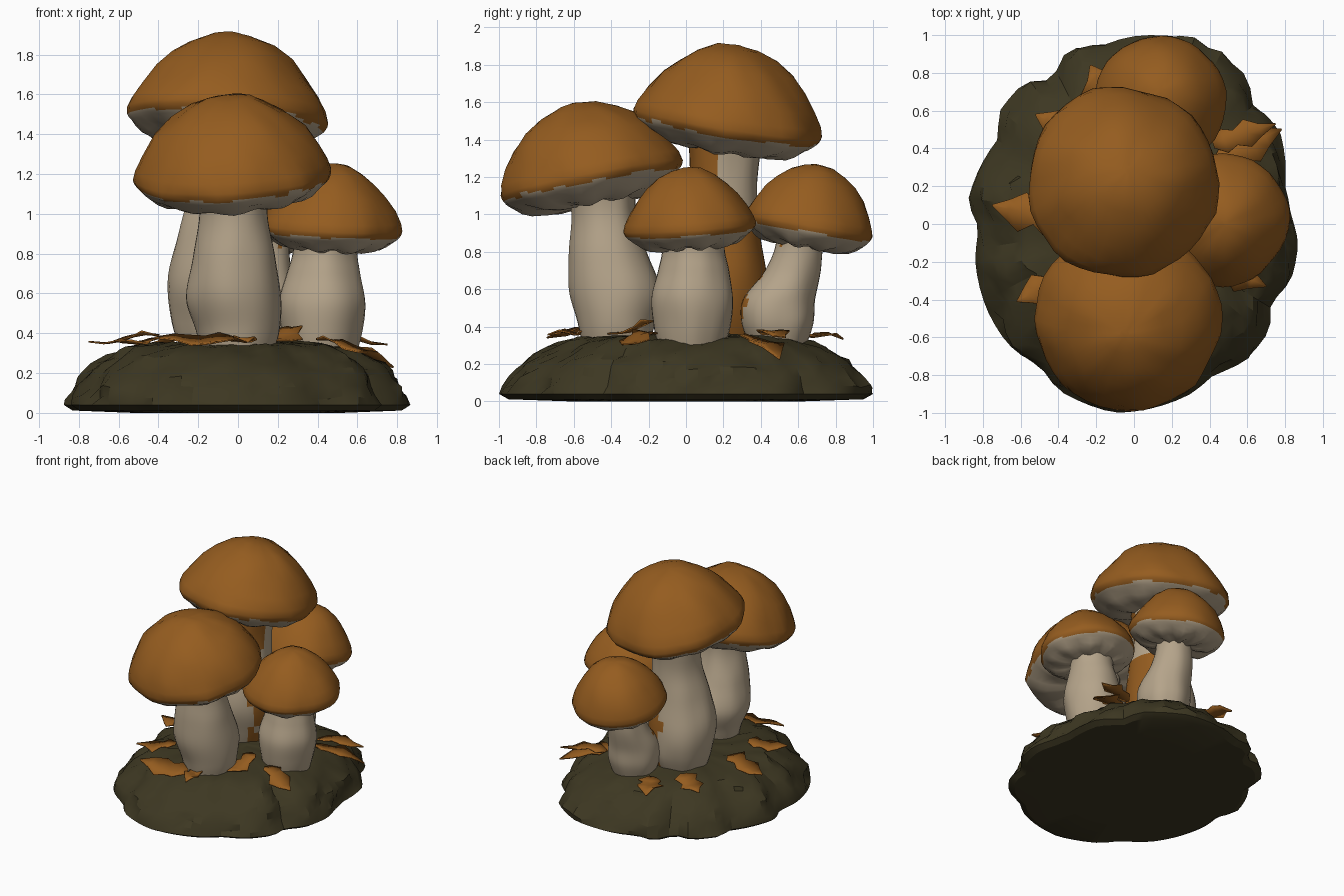
import bpy, bmesh, math, random
from mathutils import Vector, Matrix, noise

if "Cube" in bpy.data.objects:
    bpy.data.objects.remove(bpy.data.objects["Cube"])

random.seed(4)


def material(name, rgb):
    m = bpy.data.materials.new(name)
    m.diffuse_color = (*rgb, 1)
    m.use_nodes = True
    m.node_tree.nodes["Principled BSDF"].inputs["Base Color"].default_value = m.diffuse_color
    return m


ORANGE = material("cap orange", (0.30, 0.108, 0.014))
CREAM = material("stem cream", (0.46, 0.37, 0.255))
EARTH = material("dark earth", (0.047, 0.039, 0.016))


def rough(p):
    return noise.noise(p, noise_basis='PERLIN_NEW')


def finish(name, bm, mats, rule=None, angle=40):
    """Turn a bmesh into a shaded object, colouring faces by a rule."""
    bmesh.ops.recalc_face_normals(bm, faces=bm.faces)
    bm.normal_update()
    if rule:
        for f in bm.faces:
            f.material_index = rule(f)
    me = bpy.data.meshes.new(name)
    bm.to_mesh(me)
    bm.free()
    ob = bpy.data.objects.new(name, me)
    bpy.context.collection.objects.link(ob)
    for m in mats:
        me.materials.append(m)
    bpy.ops.object.select_all(action='DESELECT')
    ob.select_set(True)
    bpy.context.view_layer.objects.active = ob
    bpy.ops.object.shade_smooth_by_angle(angle=math.radians(angle))
    return ob


def loft(rings, seg, point):
    """Skin rings of points; point(ring, angle) gives each position."""
    bm = bmesh.new()
    loops = [[bm.verts.new(point(r, 2 * math.pi * i / seg)) for i in range(seg)]
             for r in rings]
    for a, b in zip(loops, loops[1:]):
        for i in range(seg):
            j = (i + 1) % seg
            bm.faces.new((a[i], a[j], b[j], b[i]))
    bm.faces.new(loops[0])
    bm.faces.new(loops[-1])
    return bm


def resample(path, n):
    """Smoothly interpolate rows of numbers to n steps per span."""
    out = []
    for k in range(len(path) - 1):
        p = [path[max(k - 1, 0)], path[k], path[k + 1], path[min(k + 2, len(path) - 1)]]
        for s in range(n):
            t = s / n
            out.append([0.5 * (2 * b + (c - a) * t + (2 * a - 5 * b + 4 * c - d) * t * t
                               + (3 * b - a - 3 * c + d) * t ** 3)
                        for a, b, c, d in zip(*p)])
    return out + [list(path[-1])]


# Cap cross-section: radius and height fractions, crown to underside
CAP = [(.05, 1), (.22, .97), (.42, .86), (.6, .69), (.75, .49), (.88, .25),
       (.965, .05), (.995, -.08), (.985, -.13), (.97, -.17), (.95, -.205),
       (.92, -.24), (.87, -.29), (.79, -.36), (.7, -.42), (.5, -.46), (.25, -.44)]


def cap(name, centre, radius, height, tilt_x, tilt_y):
    turn = Matrix.Rotation(math.radians(tilt_x), 3, 'X') @ \
        Matrix.Rotation(math.radians(tilt_y), 3, 'Y')
    c = Vector(centre)

    def point(ring, a):
        p = Vector((ring[0] * radius * math.cos(a), ring[0] * radius * math.sin(a),
                    ring[1] * height))
        p *= 1 + 0.05 * rough(p * 4.5 + c * 7) + 0.02 * rough(p * 11 + c)
        if ring[1] < -.3:      # slight gill pleats
            p.z += 0.01 * math.sin(a * 9 + c.x * 5)
        return c + turn @ p

    def rule(f):                # ragged edge between skin and underside
        p = turn.transposed() @ (f.calc_center_median() - c)
        r = math.hypot(p.x, p.y) / radius
        edge = -.185 + 0.06 * rough(p * 9)
        return int(p.z / height < edge or (r < .85 and p.z < 0))

    finish(name, loft(CAP, 40, point), (ORANGE, CREAM), rule)


def stem(name, path, stains=()):
    def point(ring, a):
        x, y, z, r = ring
        d = Vector((math.cos(a), math.sin(a), 0))
        r *= 1 + 0.07 * rough(Vector((x, y, z * .6)) * 5 + d * 1.5)
        return Vector((x, y, z)) + d * r

    def rule(f):                # skin-coloured stains: direction, limit, height range
        p = f.calc_center_median()
        return int(any(low < p.z < high and
                       f.normal.dot(Vector(d)) > limit + .45 * rough(p * 7)
                       for d, limit, low, high in stains))

    finish(name, loft(resample(path, 6), 32, point), (CREAM, ORANGE), rule)


# Tall back mushroom
stem("tall_stem", [(-.1, .2, .3, .18), (-.1, .2, .45, .23), (-.1, .18, .65, .255),
                   (-.08, .18, .9, .22), (-.06, .2, 1.15, .18), (-.05, .21, 1.42, .2)],
     [((.95, .3, 0), .55, .3, .95), ((.6, -.8, 0), .72, 1.1, 1.42)])
cap("tall_cap", (-.055, .225, 1.52), .512, .385, -9, 4)

# Front mushroom
stem("front_stem", [(0, -.37, .3, .18), (0, -.37, .42, .21), (-.02, -.375, .58, .245),
                    (-.02, -.41, .78, .21), (-.02, -.44, 1, .17), (-.02, -.46, 1.2, .19)])
cap("front_cap", (-.03, -.51, 1.225), .5, .38, 11, -3)

# Small right mushroom
stem("right_stem", [(.42, .03, .28, .17), (.42, .03, .4, .2), (.42, .03, .55, .215),
                    (.43, .04, .7, .185), (.44, .04, .82, .165), (.45, .04, .98, .19)])
cap("right_cap", (.47, .02, .955), .355, .29, 4, 3)

# Small rear mushroom
stem("rear_stem", [(.12, .49, .3, .15), (.12, .49, .42, .19), (.12, .5, .55, .19),
                   (.12, .57, .7, .15), (.13, .61, .85, .13), (.14, .63, 1, .16)],
     [((-.2, -1, 0), .78, .45, 1)])
cap("rear_cap", (.14, .66, .965), .35, .305, -10, 0)

# Rocky earth mound: ground outline and slope profile
OUTLINE = [(.87, -.1), (.83, .05), (.8, .2), (.8, .35), (.77, .5), (.63, .63),
           (.6, .78), (.45, .9), (.3, .98), (.13, 1), (-.03, .99), (-.2, .93),
           (-.35, .93), (-.43, .76), (-.58, .75), (-.71, .6), (-.72, .45), (-.8, .33),
           (-.88, .12), (-.82, -.02), (-.84, -.2), (-.78, -.45), (-.68, -.62),
           (-.49, -.76), (-.4, -.88), (-.1, -1), (.12, -.97), (.3, -.9), (.42, -.8),
           (.58, -.73), (.72, -.56), (.72, -.42), (.83, -.3)]
POLAR = sorted((math.atan2(y, x) % math.tau, math.hypot(x, y)) for x, y in OUTLINE)
POLAR = [(POLAR[-1][0] - math.tau, POLAR[-1][1])] + POLAR + \
    [(POLAR[0][0] + math.tau, POLAR[0][1])]
MOUND = [(.6, 0), (.95, .012), (1, .04), (.985, .08), (.95, .13), (.91, .18), (.87, .215),
         (.81, .25), (.75, .285), (.68, .32), (.6, .338), (.5, .345), (.3, .355), (.08, .36)]


def rim(a):
    for (a0, r0), (a1, r1) in zip(POLAR, POLAR[1:]):
        if a0 <= a <= a1:
            return r0 + (r1 - r0) * (a - a0) / (a1 - a0)


def mound_point(ring, a):
    s, z = ring
    d = Vector((math.cos(a), math.sin(a), 0))
    p = d * s * rim(a)
    p.z = z
    if z > .06:                 # crags on the slope
        p += d * (.05 * rough(p * 6) + .03 * rough(p * 13))
        p.z += .025 * rough(p * 8 + Vector((5, 0, 0)))
    return p


finish("earth_mound", loft(MOUND, 80, mound_point), (EARTH,), angle=28)

# Fallen leaves: inner end, outer tip, width, sideways roll
LEAVES = [
    ((-.40, .02, .39), (-.75, .10, .35), .2, 0),
    ((-.36, -.28, .37), (-.62, -.41, .35), .18, 0),
    ((-.30, .46, .37), (-.52, .58, .33), .2, 0),
    ((-.12, .60, .36), (-.23, .84, .34), .2, 0),
    ((.44, .34, .36), (.78, .50, .24), .19, .02),
    ((.42, .42, .37), (.75, .53, .35), .14, 0),
    ((.40, -.20, .37), (.70, -.33, .30), .18, 0),
    ((.27, -.18, .42), (.20, -.42, .35), .18, 0),
    ((-.02, -.63, .36), (-.42, -.65, .37), .22, .03),
    ((.02, -.52, .37), (.05, -.74, .36), .14, 0),
]
LEAF = [(0, .25), (.18, .85), (.35, .6), (.55, 1), (.75, .55), (1, .04)]

for k, (start, tip, width, roll) in enumerate(LEAVES):
    s, t = Vector(start), Vector(tip)
    side = (t - s).cross(Vector((0, 0, 1))).normalized()
    bm = bmesh.new()
    rows = []
    for u, w in LEAF:
        mid = s.lerp(t, u) + Vector((0, 0, .012 * math.sin(u * 7 + k)))
        row = []
        for q in (-1, 0, 1):
            v = mid + side * q * w * width * .5 * random.uniform(.8, 1.15)
            v.z += abs(q) * w * random.uniform(-.005, .025) + roll * q * w
            row.append(bm.verts.new(v))
        rows.append(row)
    for a, b in zip(rows, rows[1:]):
        for i in range(2):
            bm.faces.new((a[i], a[i + 1], b[i + 1], b[i]))
    leaf = finish(f"leaf_{k + 1}", bm, (ORANGE,), angle=25)
    thick = leaf.modifiers.new("thickness", 'SOLIDIFY')
    thick.thickness = .008
    thick.offset = 0
